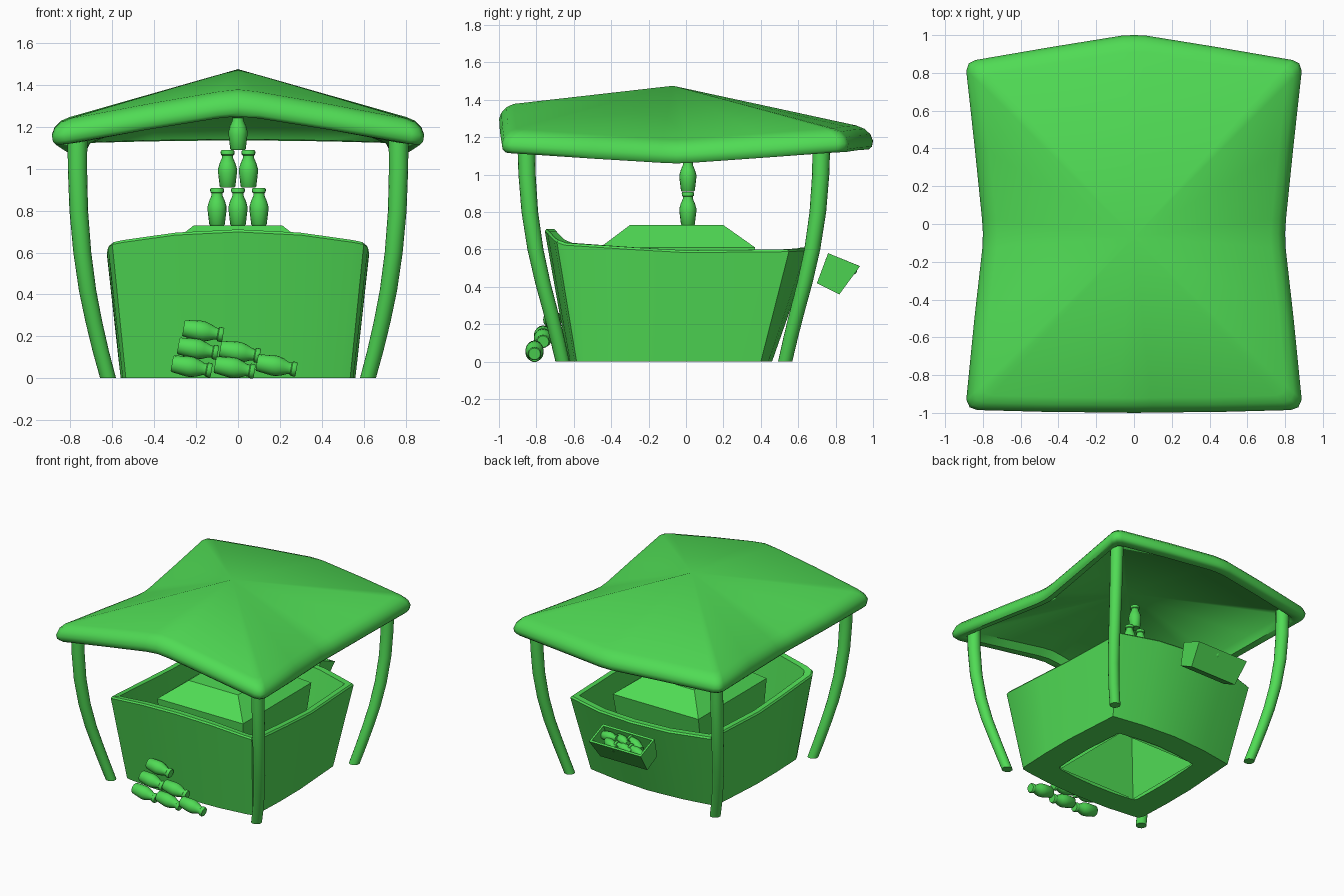
import bpy, bmesh, math, random
from math import radians
from mathutils import Matrix, Vector

random.seed(4)
cube = bpy.data.objects.get("Cube")
if cube:
    bpy.data.objects.remove(cube, do_unlink=True)

green = bpy.data.materials.new("bright_green")
green.use_nodes = True
GREEN = (0.08, 0.71, 0.09, 1)
green.diffuse_color = GREEN
green.node_tree.nodes["Principled BSDF"].inputs["Base Color"].default_value = GREEN


def loft(name, rings, cap_start=False, cap_end=False, angle=35, matrix=None):
    """Skin a list of equal-length point rings into one object."""
    bm = bmesh.new()
    rows = [[bm.verts.new(p) for p in ring] for ring in rings]
    n = len(rows[0])
    for a, b in zip(rows, rows[1:]):
        for j in range(n):
            k = (j + 1) % n
            bm.faces.new((a[j], a[k], b[k], b[j]))
    if cap_start:
        bm.faces.new(rows[0][::-1])
    if cap_end:
        bm.faces.new(rows[-1])
    bmesh.ops.remove_doubles(bm, verts=bm.verts, dist=0.0001)
    bmesh.ops.recalc_face_normals(bm, faces=bm.faces)
    mesh = bpy.data.meshes.new(name)
    bm.to_mesh(mesh)
    bm.free()
    mesh.materials.append(green)
    obj = bpy.data.objects.new(name, mesh)
    bpy.context.collection.objects.link(obj)
    if matrix:
        obj.matrix_world = matrix
    bpy.ops.object.select_all(action='DESELECT')
    obj.select_set(True)
    bpy.context.view_layer.objects.active = obj
    bpy.ops.object.shade_smooth_by_angle(angle=radians(angle))
    return obj


def mirrored(half):
    """Close a half outline that runs from front middle to back middle."""
    return half + [(-x, y, z) for x, y, z in half[-2:0:-1]]


def circle(center, radius, n=16):
    c = Vector(center)
    return [c + Vector((radius * math.cos(t), radius * math.sin(t), 0))
            for t in (2 * math.pi * i / n for i in range(n))]


def rect(hx, y0, y1, z):
    return [(-hx, y0, z), (hx, y0, z), (hx, y1, z), (-hx, y1, z)]


# Canopy: arched front, dipped sides, hollow underneath
MID_Y = -0.07
eave = mirrored([
    (0, -1.0, 1.25), (0.1, -0.998, 1.24), (0.45, -0.995, 1.185), (0.83, -0.985, 1.12),
    (0.87, -0.97, 1.115), (0.888, -0.93, 1.113), (0.845, -0.5, 1.085), (0.803, -0.13, 1.063),
    (0.8, -0.05, 1.06), (0.805, 0.03, 1.063), (0.845, 0.42, 1.09), (0.888, 0.81, 1.118),
    (0.875, 0.85, 1.12), (0.84, 0.868, 1.12), (0.45, 0.935, 1.13), (0.06, 0.998, 1.135),
    (0, 1.0, 1.135)])


def eave_ring(inset, rise):
    return [(x * (1 - inset / 0.85), MID_Y + (y - MID_Y) * (1 - inset / 0.95), z + rise)
            for x, y, z in eave]


def peak(z):
    return [(0, MID_Y, z)] * len(eave)


edge_profile = [(0.10, 0.06), (0.07, 0.005), (0.02, 0), (0.005, 0.015), (0, 0.045),
                (0.012, 0.08), (0.04, 0.11), (0.08, 0.128)]
loft("canopy", [peak(1.41)] + [eave_ring(*p) for p in edge_profile] + [peak(1.475)], angle=50)

# Four bowed posts
for side, sx in (("left", 1), ("right", -1)):
    for end, sy, y0 in (("front", -1, -0.66), ("back", 1, 0.53)):
        bow = [(0.62, 0, 0), (0.655, 0.03, 0.13), (0.688, 0.065, 0.27), (0.718, 0.105, 0.42),
               (0.743, 0.145, 0.6), (0.76, 0.175, 0.8), (0.766, 0.19, 1.0), (0.766, 0.195, 1.2)]
        loft(f"{end}_{side}_post",
             [circle((sx * x, y0 + sy * dy, z), 0.038 + 0.008 * z) for x, dy, z in bow],
             True, True, angle=40)

# Flared booth wall with a floor ring around the central opening
top = mirrored([(0, -0.755, 0.71), (0.3, -0.74, 0.695), (0.55, -0.705, 0.66),
                (0.6, -0.69, 0.65), (0.62, -0.65, 0.635), (0.625, -0.3, 0.612), (0.625, 0.0, 0.595),
                (0.6, 0.55, 0.6), (0.3, 0.64, 0.605), (0, 0.67, 0.61)])
base = mirrored([(0, -0.63, 0), (0.28, -0.62, 0), (0.49, -0.595, 0),
                 (0.535, -0.585, 0), (0.55, -0.55, 0), (0.56, -0.3, 0), (0.56, -0.05, 0),
                 (0.53, 0.4, 0), (0.28, 0.44, 0), (0, 0.46, 0)])


def inset(ring, t, dz=0):
    return [(x * (1 - t / 0.6), MID_Y + (y - MID_Y) * (1 - t / 0.62), z + dz) for x, y, z in ring]


hole = inset(base, 0.21)
loft("booth_wall", [hole, base, inset(top, 0, -0.012), inset(top, 0.008), inset(top, 0.045),
                    inset(base, 0.045, 0.03), inset(hole, 0, 0.03), hole], angle=30)

# Hollow pedestal with a sloped top
loft("pedestal", [rect(0.335, -0.41, 0.25, 0.0), rect(0.365, -0.46, 0.37, 0.61),
                  rect(0.21, -0.3, 0.2, 0.73)], cap_end=True, angle=20)

# Bottles
bottle_profile = [(0.033, 0), (0.037, 0.004), (0.045, 0.07), (0.045, 0.09), (0.038, 0.115),
                  (0.027, 0.14), (0.026, 0.153), (0.032, 0.157), (0.033, 0.172), (0.029, 0.178)]


def bottle(name, matrix):
    loft(name, [circle((0, 0, z), r) for r, z in bottle_profile], True, True, 45, matrix)


# Stacked pyramid on the pedestal
for row in range(3):
    for i in range(3 - row):
        x = (i - (2 - row) / 2) * 0.1
        bottle("stacked_bottle", Matrix.Translation((x, 0.01, 0.73 + 0.18 * row)))

# Lying pile on the front
pile = [(-0.315, 0.07, -0.81), (-0.11, 0.065, -0.81), (0.09, 0.075, -0.81),
        (-0.285, 0.155, -0.765), (-0.085, 0.14, -0.765), (-0.26, 0.24, -0.715)]
for x, z, y in pile:
    bottle("lying_bottle", Matrix.Translation((x, y, z)) @ Matrix.Rotation(radians(100), 4, 'Y')
           @ Matrix.Scale(1.08, 4))

# Tilted open crate on the back
CRATE_X = -0.045


def crate_ring(hx, near, far):
    (y0, z0), (y1, z1) = near, far
    return [(CRATE_X - hx, y0, z0), (CRATE_X + hx, y0, z0),
            (CRATE_X + hx, y1, z1), (CRATE_X - hx, y1, z1)]


loft("crate", [crate_ring(0.2, (0.70, 0.42), (0.82, 0.36)),
               crate_ring(0.22, (0.76, 0.58), (0.93, 0.51)),
               crate_ring(0.205, (0.775, 0.573), (0.915, 0.517)),
               crate_ring(0.185, (0.722, 0.428), (0.82, 0.38))], True, True, angle=20)

# Jumbled bottles in the crate
for i in range(6):
    spot = Vector((CRATE_X - 0.14 + 0.056 * i, 0.825 + 0.03 * (-1) ** i, 0.505 - 0.012 * (-1) ** i))
    turn = (Matrix.Rotation(radians(-22), 4, 'X')
            @ Matrix.Rotation(random.uniform(-0.6, 0.6), 4, 'Z')
            @ Matrix.Rotation(radians(80 if i < 3 else -80), 4, 'Y'))
    bottle("crate_bottle", Matrix.Translation(spot) @ turn @ Matrix.Scale(0.8, 4)
           @ Matrix.Translation((0, 0, -0.08)))
